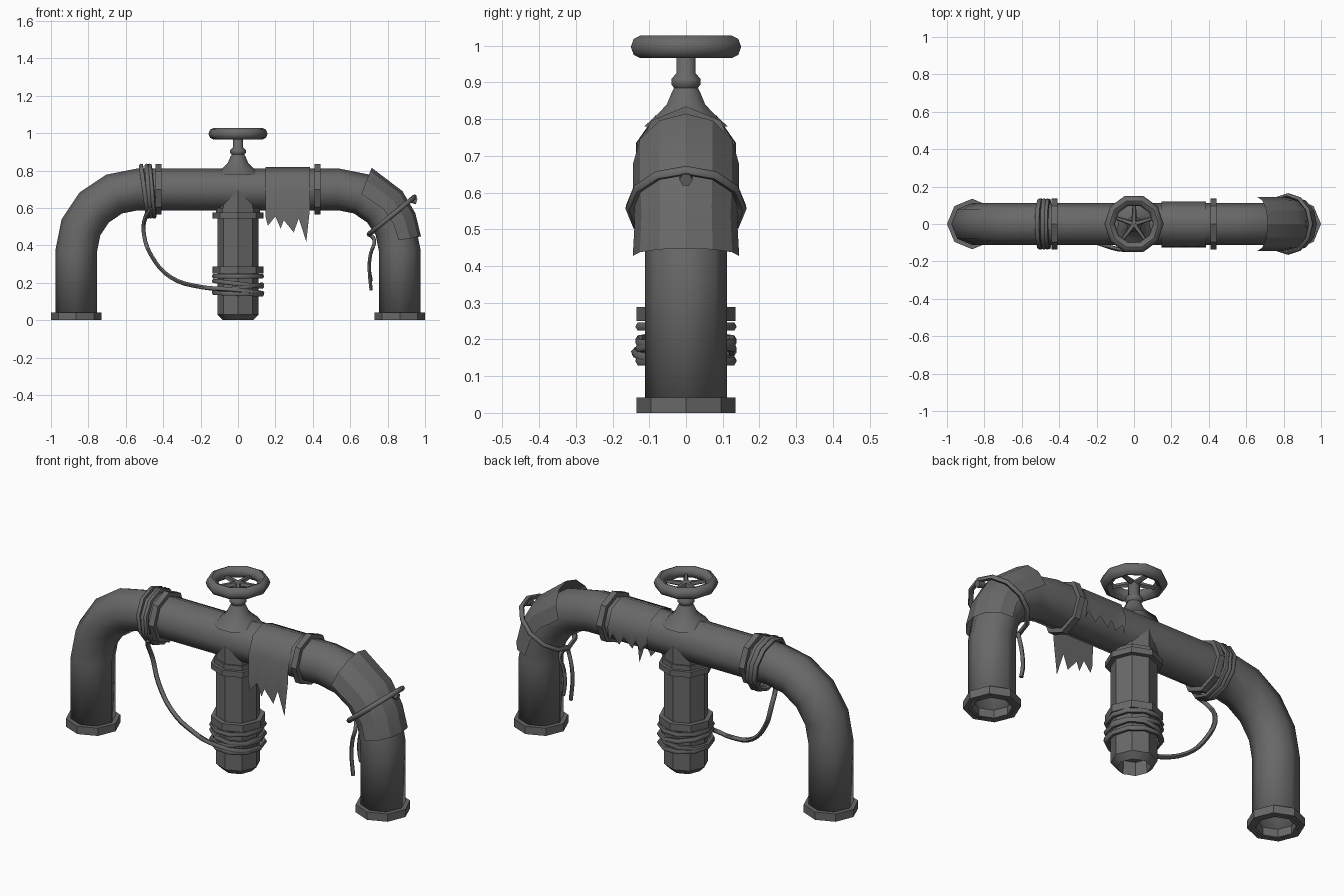
import bpy, bmesh
from math import sin, cos, pi, radians
from mathutils import Vector, Matrix

if "Cube" in bpy.data.objects:
    bpy.data.objects.remove(bpy.data.objects["Cube"])

GREY = (0.14, 0.14, 0.14, 1)
iron = bpy.data.materials.new("dark_grey")
iron.use_nodes = True
iron.diffuse_color = GREY
iron.node_tree.nodes["Principled BSDF"].inputs["Base Color"].default_value = GREY


def finish(obj, angle=50):
    """Give the part its material and shading."""
    obj.data.materials.append(iron)
    bpy.ops.object.select_all(action='DESELECT')
    obj.select_set(True)
    bpy.context.view_layer.objects.active = obj
    if obj.type == 'CURVE':
        bpy.ops.object.convert(target='MESH')
    bpy.ops.object.shade_smooth_by_angle(angle=radians(angle))
    return bpy.context.object


def skin(name, rows, wrap=False, loop=False, angle=50):
    """Join rows of points into a sheet; wrap closes each row, loop joins last row to first."""
    bm = bmesh.new()
    grid = [[bm.verts.new(p) for p in row] for row in rows]
    n = len(grid[0])
    for a, b in zip(grid, grid[1:] + (grid[:1] if loop else [])):
        for i in range(n if wrap else n - 1):
            j = (i + 1) % n
            bm.faces.new((a[i], a[j], b[j], b[i]))
    bmesh.ops.remove_doubles(bm, verts=bm.verts, dist=1e-5)
    bmesh.ops.recalc_face_normals(bm, faces=bm.faces)
    mesh = bpy.data.meshes.new(name)
    bm.to_mesh(mesh)
    bm.free()
    obj = bpy.data.objects.new(name, mesh)
    bpy.context.collection.objects.link(obj)
    return finish(obj, angle)


def lathe(name, profile, sides=8, loop=False, angle=50, place=Matrix()):
    """Turn a (radius, height) profile around z."""
    rows = [[place @ Vector((r * cos(t), r * sin(t), z))
             for t in (2 * pi * i / sides for i in range(sides))] for r, z in profile]
    return skin(name, rows, wrap=True, loop=loop, angle=angle)


def collar(name, place, low, high, outer=0.135, inner=0.095):
    box = [(inner, low), (outer, low), (outer, high), (inner, high)]
    return lathe(name, box, loop=True, angle=30, place=place)


def rope(name, points, radius=0.013, closed=False):
    curve = bpy.data.curves.new(name, 'CURVE')
    curve.dimensions = '3D'
    curve.bevel_depth = radius
    curve.bevel_resolution = 1
    curve.resolution_u = 1 if closed else 4
    curve.use_fill_caps = True
    spline = curve.splines.new('BEZIER')
    spline.bezier_points.add(len(points) - 1)
    for bp, p in zip(spline.bezier_points, points):
        bp.co = p
        bp.handle_left_type = bp.handle_right_type = 'AUTO'
    spline.use_cyclic_u = closed
    obj = bpy.data.objects.new(name, curve)
    bpy.context.collection.objects.link(obj)
    return finish(obj, 60)


def ring(name, centre, u, v, sides=10, radius=0.013):
    """Closed rope loop spanned by half-axes u and v."""
    c, u, v = Vector(centre), Vector(u), Vector(v)
    ts = [2 * pi * i / sides for i in range(sides)]
    return rope(name, [c + u * cos(t) + v * sin(t) for t in ts], radius, True)


# Main pipe: an arch with two rounded elbows
R, BEND, LEG, TOP = 0.112, 0.33, 0.865, 0.70
path = [(LEG, 0.0, pi / 2)]
for k in range(5):
    a = pi / 2 * (1 - k / 4)
    path.append((LEG - BEND + BEND * sin(a), TOP - BEND + BEND * cos(a), a))
path += [(-x, z, -a) for x, z, a in reversed(path)]
rows = []
for x, z, a in path:
    out = Vector((sin(a), 0, cos(a)))
    rows.append([Vector((x, 0, z)) + out * R * cos(t) + Vector((0, R * sin(t), 0))
                 for t in (pi / 4 * i for i in range(8))])
pipe = skin("main_pipe", rows, wrap=True)
wall = pipe.modifiers.new("wall", 'SOLIDIFY')
wall.thickness = 0.015
wall.offset = -1

# Collars on the feet and the crossbar
for side, tag in ((1, "left"), (-1, "right")):
    collar(tag + "_foot_collar", Matrix.Translation((side * LEG, 0, 0)), 0, 0.042)
    turn = Matrix.Translation((side * 0.425, 0, TOP)) @ Matrix.Rotation(pi / 2, 4, 'Y')
    collar(tag + "_crossbar_collar", turn, -0.016, 0.016)

# Spout below the crossbar
lathe("spout", [(0, 0.07), (0.075, 0.07), (0.08, 0), (0.11, 0.03), (0.11, TOP)], angle=35)
collar("upper_spout_collar", Matrix(), 0.545, 0.575)
collar("upper_spout_lip", Matrix(), 0.575, 0.6, outer=0.118)
collar("lower_spout_collar", Matrix(), 0.25, 0.288)

# Valve stem and hand wheel
lathe("valve_stem", [(0.12, 0.78), (0.085, 0.81), (0.055, 0.84), (0.04, 0.875), (0.034, 0.885),
                     (0.042, 0.895), (0.042, 0.91), (0.027, 0.925), (0.027, 0.985), (0, 1.01)],
      sides=10)
lathe("wheel_rim", [(0.13 + 0.028 * cos(t), 0.997 + 0.031 * sin(t))
                    for t in (pi / 4 * i for i in range(8))], sides=10, loop=True)
for i in range(5):
    place = (Matrix.Rotation(2 * pi * i / 5 + 0.3, 4, 'Z') @ Matrix.Translation((0, 0, 0.99))
             @ Matrix.Rotation(pi / 2, 4, 'Y'))
    lathe("wheel_spoke", [(0.016, 0.0), (0.009, 0.12)], sides=5, place=place)

# Ragged cloth over the crossbar: long in front, short behind
hems = [(0.148, 0.55), (0.16, 0.505), (0.2, 0.555), (0.228, 0.49), (0.245, 0.535), (0.298, 0.47),
        (0.325, 0.545), (0.365, 0.42), (0.385, 0.6)]
rows = []
for i, (x, hem) in enumerate(hems):
    back = 0.66 if i % 2 else 0.615
    section = [(-0.125, hem), (-0.12, TOP), (-0.085, 0.785), (0, 0.818),
               (0.085, 0.785), (0.119, TOP), (0.106, back)]
    rows.append([(x, y, z) for y, z in section])
skin("crossbar_cloth", rows)

# Cloth patch draped over the outside of the left elbow
rows = []
for deg, reach, width in ((22, 0.15, 0.145), (47, 0.14, 0.145), (64, 0.13, 0.14), (80, 0.12, 0.145)):
    a = radians(deg)
    row = []
    for k in range(7):
        t = pi * (k / 6 - 0.5)
        d = BEND + reach * cos(t)
        row.append((LEG - BEND + d * sin(a), width * sin(t), TOP - BEND + d * cos(a)))
    rows.append(row)
skin("elbow_cloth", rows, angle=25)

# Rope tied around the elbow cloth, with knot and loose ends
ring("elbow_rope", (0.822, 0, 0.56), (0.122, 0, 0.1), (0, 0.153, 0), sides=12)
rope("elbow_knot", [(0.92, 0, 0.645), (0.955, 0, 0.635)], 0.018)
for y, end in ((-0.035, 0.16), (0.03, 0.21)):
    rope("loose_rope_end", [(0.7, 0, 0.46), (0.728, y, 0.43), (0.708, y, 0.35), (0.702, y, 0.27),
                            (0.712, y, end)], 0.01)

# Rope coils on the crossbar and spout, joined by a hanging rope
for x, lean in ((-0.5, -0.018), (-0.478, -0.01), (-0.46, -0.012)):
    ring("crossbar_coil", (x, 0, 0.69), (lean, 0, 0.135), (0, 0.13, 0))
for z, lean in ((0.235, 0.0), (0.195, -0.015), (0.172, 0.018), (0.142, -0.004)):
    ring("spout_coil", (0, 0, z), (0.127, 0, lean), (0, 0.132, 0))
rope("hanging_rope", [(-0.465, -0.1, 0.6), (-0.495, -0.06, 0.55), (-0.503, -0.01, 0.46),
                      (-0.46, -0.02, 0.34), (-0.36, -0.05, 0.23), (-0.2, -0.1, 0.178),
                      (-0.04, -0.138, 0.165), (0.09, -0.095, 0.15), (0.13, 0, 0.145)], 0.012)
